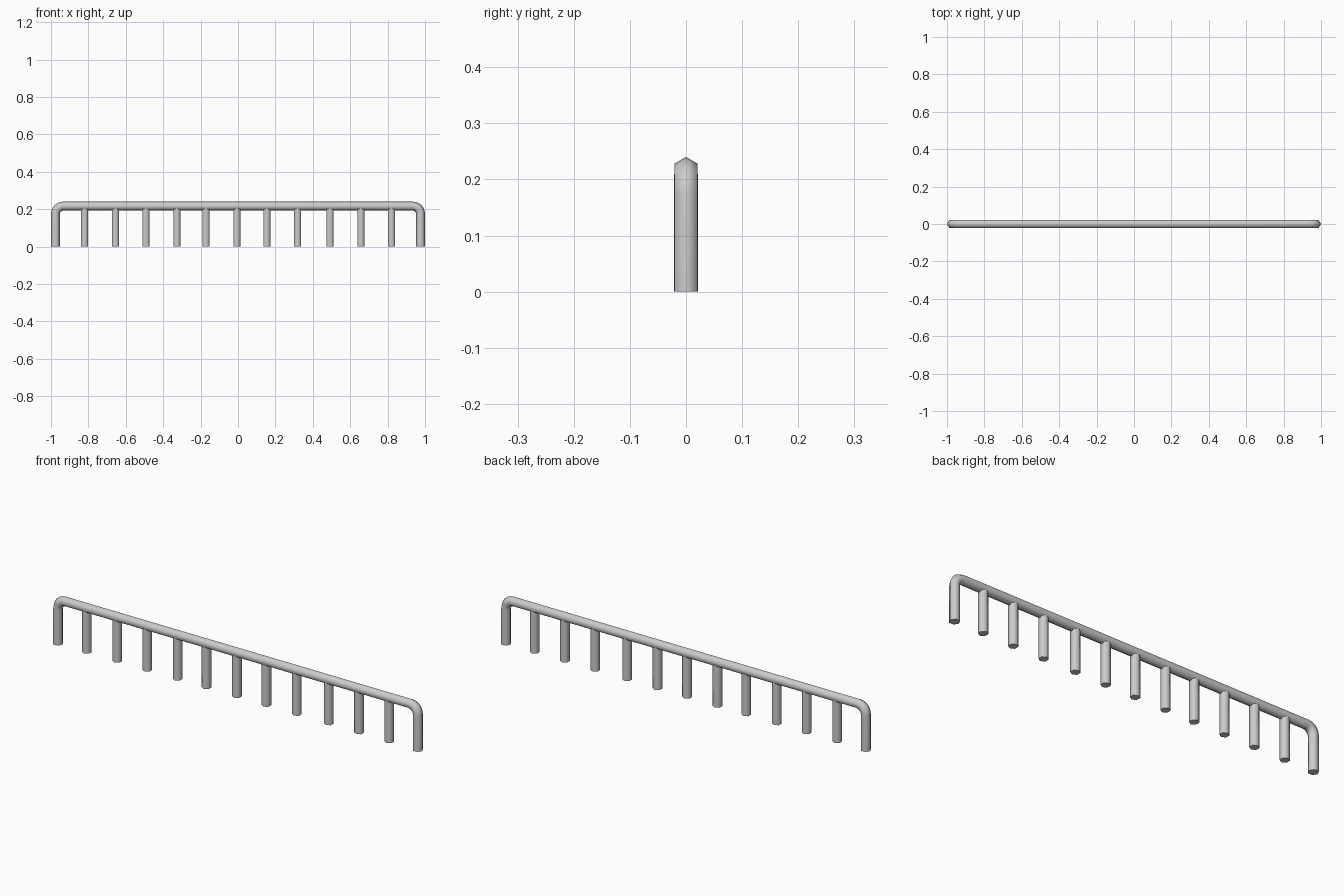
import bpy, bmesh, math

if "Cube" in bpy.data.objects:
    bpy.data.objects.remove(bpy.data.objects["Cube"])

RAIL_R, POST_R = 0.024, 0.0218
TOP, HALF, BEND = 0.216, 0.976, 0.042   # rail centre line


def make_tube(name, path, radius, phase):
    """Sweep a hexagon along (x, z, angle) stations lying in the xz plane."""
    bm = bmesh.new()
    rings = []
    for x, z, ang in path:
        nx, nz = math.cos(ang), math.sin(ang)   # outward direction of the section
        ring = []
        for i in range(6):
            a = phase + i * math.pi / 3
            r, y = radius * math.cos(a), radius * math.sin(a)
            ring.append(bm.verts.new((x + r * nx, y, z + r * nz)))
        rings.append(ring)
    for a, b in zip(rings, rings[1:]):
        for i in range(6):
            j = (i + 1) % 6
            bm.faces.new((a[i], a[j], b[j], b[i]))
    bm.faces.new(rings[0])
    bm.faces.new(rings[-1])
    bmesh.ops.recalc_face_normals(bm, faces=bm.faces)
    mesh = bpy.data.meshes.new(name)
    bm.to_mesh(mesh)
    bm.free()
    obj = bpy.data.objects.new(name, mesh)
    bpy.context.collection.objects.link(obj)
    bpy.ops.object.select_all(action='DESELECT')
    obj.select_set(True)
    bpy.context.view_layer.objects.active = obj
    bpy.ops.object.shade_smooth_by_angle(angle=math.radians(65))
    return obj


# Bent top rail with its two end legs
steps = 6
right = []
for i in range(steps + 1):
    a = math.pi / 2 * i / steps
    right.append((HALF - BEND + BEND * math.cos(a),
                  TOP - BEND + BEND * math.sin(a), a))
left = [(-x, z, math.pi - a) for x, z, a in reversed(right)]
path = [(HALF, 0, 0)] + right + left + [(-HALF, 0, math.pi)]
make_tube("bent_rail", path, RAIL_R, 0)

# Upright posts, tucked into the underside of the rail
posts = [-0.82, -0.655, -0.492, -0.327, -0.171, -0.006,
         0.154, 0.319, 0.492, 0.657, 0.821]
for n, x in enumerate(posts, 1):
    make_tube(f"post_{n:02d}", [(x, 0, 0), (x, 0.21, 0)], POST_R, math.pi / 6)
